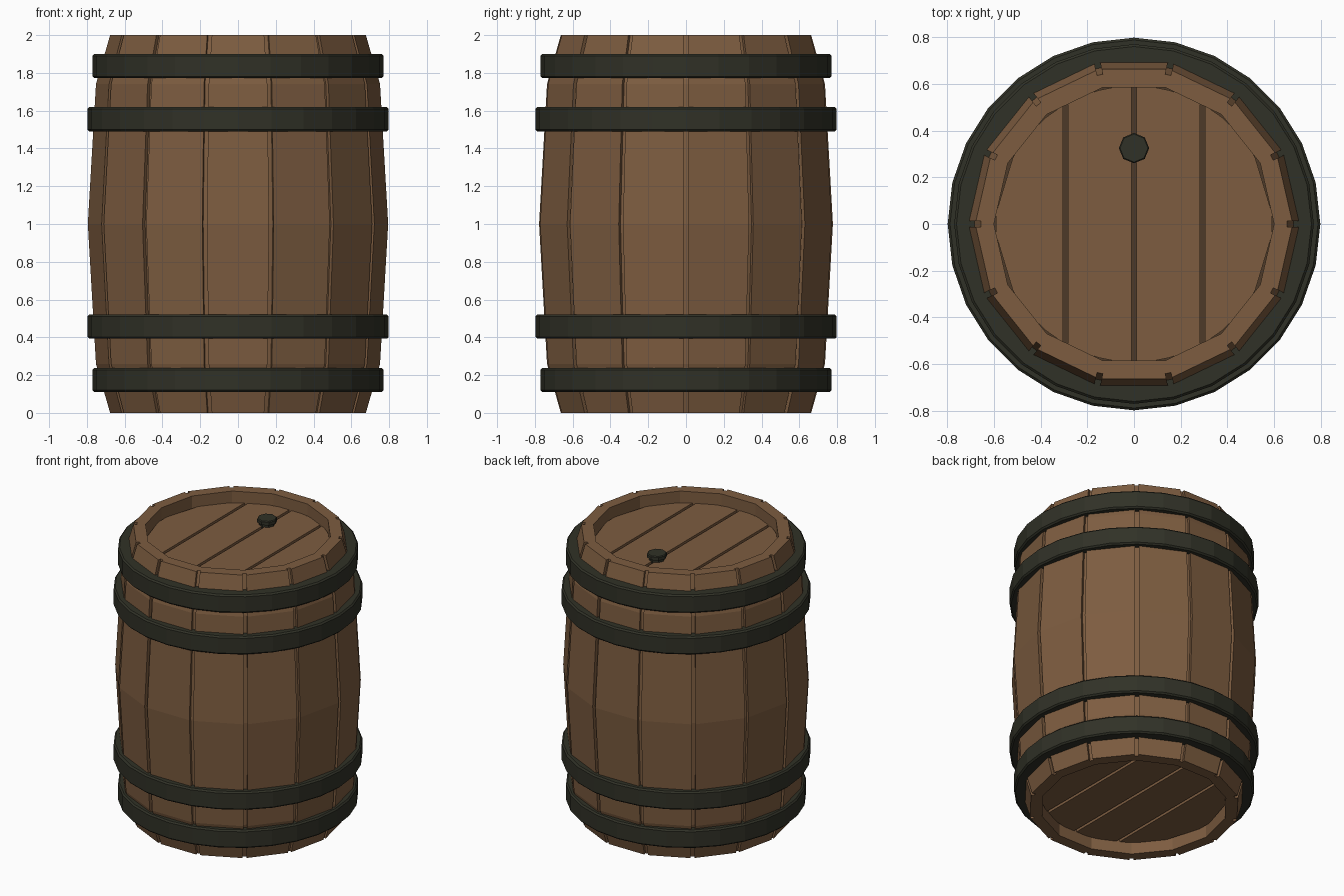
import bpy, bmesh, math

if "Cube" in bpy.data.objects:
    bpy.data.objects.remove(bpy.data.objects["Cube"])

N = 14  # number of staves


def material(name, rgb):
    m = bpy.data.materials.new(name)
    m.diffuse_color = (*rgb, 1)
    m.use_nodes = True
    m.node_tree.nodes["Principled BSDF"].inputs["Base Color"].default_value = m.diffuse_color
    return m


wood = material("wood", (0.205, 0.108, 0.051))
dark_wood = material("dark_wood", (0.075, 0.042, 0.022))
metal = material("dark_metal", (0.030, 0.031, 0.020))


def finish(bm, name, mat):
    bmesh.ops.recalc_face_normals(bm, faces=bm.faces)
    me = bpy.data.meshes.new(name)
    bm.to_mesh(me)
    bm.free()
    me.materials.append(mat)
    ob = bpy.data.objects.new(name, me)
    bpy.context.collection.objects.link(ob)
    return ob


def lathe(name, profile, sides, mat, loc=(0, 0), closed=False):
    """Revolve an (r, z) profile; open profiles are capped at both ends."""
    bm = bmesh.new()
    rings = [[bm.verts.new((loc[0] + r * math.cos(2 * math.pi * i / sides),
                            loc[1] + r * math.sin(2 * math.pi * i / sides), z))
              for i in range(sides)] for r, z in profile]
    pairs = list(zip(rings, rings[1:]))
    if closed:
        pairs.append((rings[-1], rings[0]))
    else:
        bm.faces.new(rings[0])
        bm.faces.new(rings[-1])
    for a, b in pairs:
        for i in range(sides):
            j = (i + 1) % sides
            bm.faces.new((a[i], a[j], b[j], b[i]))
    return finish(bm, name, mat)


# Staves: bulging 14-sided wall with a narrow groove at every seam
W, D, INNER = 0.0125, 0.022, 0.60
PROFILE = [(0.677, 0), (0.752, 0.26), (0.795, 1), (0.752, 1.74), (0.677, 2)]
bm = bmesh.new()
outer = []
for R, z in PROFILE:
    ring = []
    for k in range(N):
        a = 2 * math.pi * k / N
        c, s = math.cos(a), math.sin(a)
        for r, t in ((R, -W), (R - D, -W), (R - D, W), (R, W)):
            ring.append(bm.verts.new((r * c - t * s, r * s + t * c, z)))
    outer.append(ring)
M = 4 * N
for a, b in zip(outer, outer[1:]):
    for i in range(M):
        j = (i + 1) % M
        bm.faces.new((a[i], a[j], b[j], b[i]))
inner = [[bm.verts.new((INNER * math.cos(2 * math.pi * k / N),
                        INNER * math.sin(2 * math.pi * k / N), z))
          for k in range(N)] for z in (0, 2)]
for k in range(N):
    n = (k + 1) % N
    bm.faces.new((inner[0][k], inner[0][n], inner[1][n], inner[1][k]))
    for o, q in ((outer[0], inner[0]), (outer[-1], inner[1])):
        bm.faces.new((o[4 * k + 2], o[4 * k + 3], o[4 * n], o[4 * n + 1], q[n], q[k]))
        bm.faces.new((o[4 * k + 1], o[4 * k + 2], q[k]))
finish(bm, "staves", wood)


# Recessed heads: four planks over a dark backing disc
def plank(name, x0, x1, z0, z1, radius=0.592, steps=4):
    bm = bmesh.new()
    xs = [x0 + (x1 - x0) * i / steps for i in range(steps + 1)]
    ys = [max(0.03, math.sqrt(max(0, radius ** 2 - x * x))) for x in xs]
    pts = list(zip(xs, ys)) + [(x, -y) for x, y in zip(xs[::-1], ys[::-1])]
    face = bm.faces.new([bm.verts.new((x, y, z0)) for x, y in pts])
    ext = bmesh.ops.extrude_face_region(bm, geom=[face])
    for v in ext["geom"]:
        if isinstance(v, bmesh.types.BMVert):
            v.co.z = z1
    finish(bm, name, wood)


GAP, SEAM = 0.01, 0.293
for head, z0, z1 in (("top", 1.89, 1.92), ("bottom", 0.08, 0.11)):
    for i, (x0, x1) in enumerate(((-0.59, -SEAM - GAP), (-SEAM + GAP, -GAP),
                                  (GAP, SEAM - GAP), (SEAM + GAP, 0.59))):
        plank(f"{head}_head_plank_{i + 1}", x0, x1, z0, z1)
    zb = (1.87, 1.89) if head == "top" else (0.11, 0.13)
    lathe(f"{head}_head_backing", [(0.61, zb[0]), (0.61, zb[1])], N, dark_wood)

# Metal hoops with small chamfers
B = 0.01
for name, r_in, r, z in (("lower_end_hoop", 0.67, 0.77, 0.174),
                         ("lower_hoop", 0.72, 0.798, 0.457),
                         ("upper_hoop", 0.72, 0.798, 1.555),
                         ("upper_end_hoop", 0.67, 0.77, 1.836)):
    h = 0.064
    lathe(name, [(r_in, z - h), (r - B, z - h), (r, z - h + B),
                 (r, z + h - B), (r - B, z + h), (r_in, z + h)], 28, metal, closed=True)

# Bung in the top head
lathe("bung", [(0.05, 1.90), (0.052, 1.935), (0.065, 1.94), (0.065, 1.962), (0.06, 1.968)],
      8, metal, loc=(0, 0.325))
